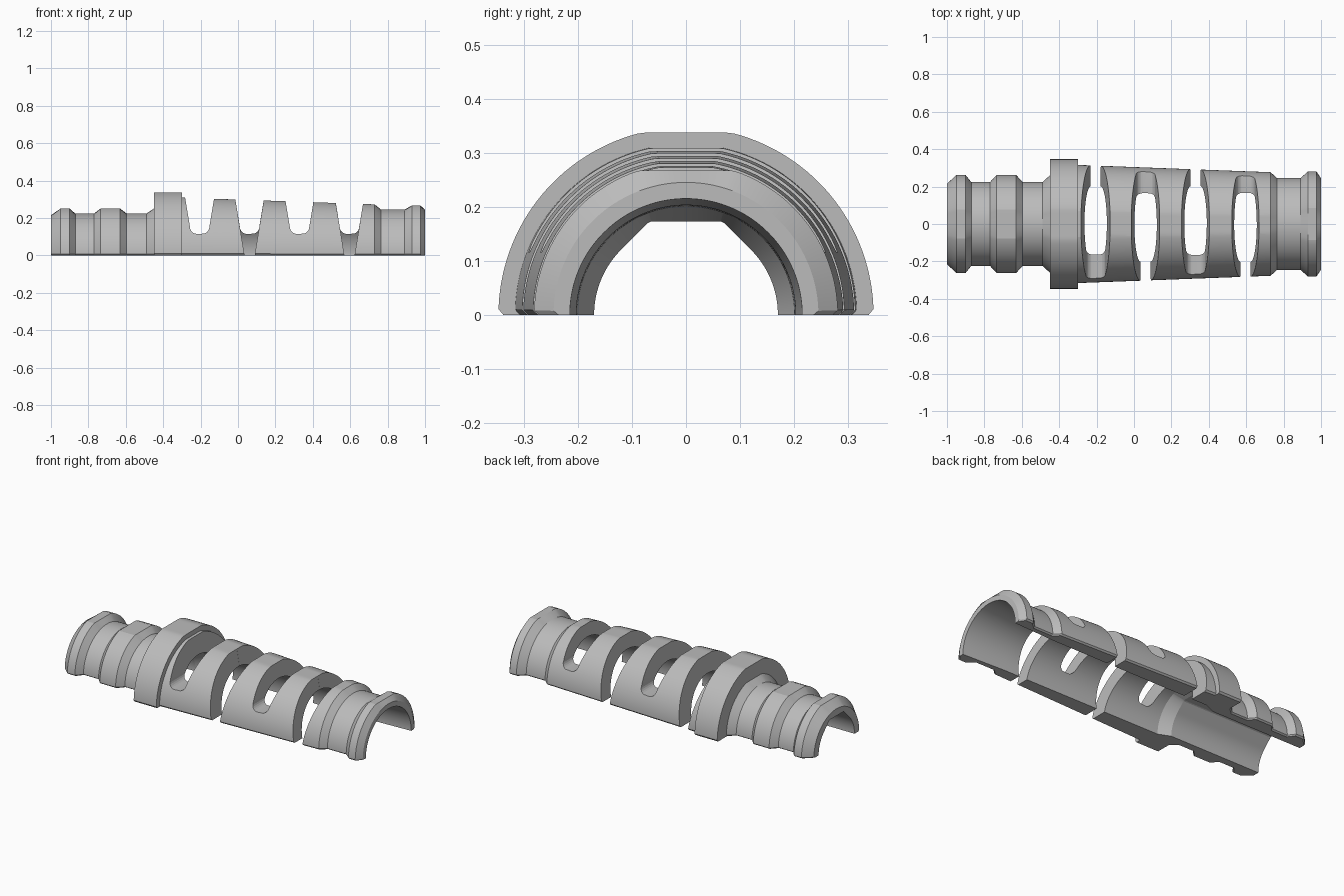
import bpy, bmesh, math

cube = bpy.data.objects.get("Cube")
if cube:
    bpy.data.objects.remove(cube, do_unlink=True)

grey = bpy.data.materials.new("plain grey")
grey.use_nodes = True
grey.diffuse_color = (0.5, 0.5, 0.5, 1)
grey.node_tree.nodes["Principled BSDF"].inputs["Base Color"].default_value = (0.5, 0.5, 0.5, 1)

SEGMENTS = 72
FOOT = 0.009

# Outer profile (x, radius) from the clamp end to the cable end
OUTER = [(-1, .215), (-.95, .262), (-.9, .262), (-.87, .224), (-.77, .224),
         (-.735, .262), (-.63, .262), (-.595, .224), (-.49, .224), (-.45, .26),
         (-.45, .347), (-.3, .347), (-.3, .316), (.73, .277), (.765, .245),
         (.89, .245), (.93, .281), (.975, .281), (1, .245)]
# Bore profile, running back
BORE = [(1, .215), (.72, .203), (-.33, .2), (-.4, .17), (-1, .17)]


def flat_height(i, x):
    """Height of the flattened crown for an outer ring."""
    if x < -.45 or i == 9:
        return .25
    if i in (10, 11):
        return .337
    return max(.267, .302 - .035 * (x + .1))


def outer_point(i, x, r, a):
    y, z = r * math.cos(a), r * math.sin(a)
    if z < 1e-6:
        y -= math.copysign(FOOT, y)
    return x, y, max(0, min(z, flat_height(i, x)))


def bore_point(x, r, a):
    s, c = math.sin(a), math.cos(a)
    if r < .19 and s > math.sqrt(.5):       # self-supporting pointed roof
        r *= math.sqrt(2) / (s + abs(c))
    z = r * s
    return x, r * c, max(0, min(z, .173) if x < -.39 else z)


def finish(bm, name):
    bmesh.ops.recalc_face_normals(bm, faces=bm.faces)
    mesh = bpy.data.meshes.new(name)
    bm.to_mesh(mesh)
    bm.free()
    obj = bpy.data.objects.new(name, mesh)
    bpy.context.collection.objects.link(obj)
    return obj


# Half shell: the closed profile swept through half a turn
bm = bmesh.new()
angles = [0, math.asin(FOOT / .3)]
angles += [math.pi * k / SEGMENTS for k in range(1, SEGMENTS)]
angles += [math.pi - angles[1], math.pi]
loops = []
for a in angles:
    pts = [outer_point(i, x, r, a) for i, (x, r) in enumerate(OUTER)]
    pts += [bore_point(x, r, a) for x, r in BORE]
    loops.append([bm.verts.new(p) for p in pts])
n = len(loops[0])
for one, two in zip(loops, loops[1:]):
    for j in range(n):
        k = (j + 1) % n
        bm.faces.new((one[j], one[k], two[k], two[j]))
bm.faces.new(loops[0])
bm.faces.new(list(reversed(loops[-1])))
shell = finish(bm, "strain_relief_half_shell")
shell.data.materials.append(grey)


def prism(name, outline, y0, y1):
    """Extrude an x-z outline between two y positions."""
    bm = bmesh.new()
    a = [bm.verts.new((x, y0, z)) for x, z in outline]
    b = [bm.verts.new((x, y1, z)) for x, z in outline]
    for j in range(len(a)):
        k = (j + 1) % len(a)
        bm.faces.new((a[j], a[k], b[k], b[j]))
    bm.faces.new(a)
    bm.faces.new(b)
    obj = finish(bm, name)
    obj.hide_render = True
    return obj


def half_width(z):
    return .027 + .165 * z


# Flex slots, open to the base on alternating sides
cutters = []
for i in range(4):
    cx = -.205 + .267 * i
    side = 1 if i % 2 == 0 else -1
    w0, w1 = half_width(-.1), half_width(.5)
    through = [(cx - w0, -.1), (cx + w0, -.1), (cx + w1, .5), (cx - w1, .5)]
    cutters.append(prism("open_slot_cutter", through, -.01 * side, .5 * side))
    rounded = [(cx - w1, .5)]
    for k in range(13):
        t = math.pi + math.pi * k / 12
        shift = -.014 if k < 6.5 else .014
        rounded.append((cx + shift + .038 * math.cos(t), .153 + .038 * math.sin(t)))
    rounded.append((cx + w1, .5))
    cutters.append(prism("rounded_slot_cutter", rounded, .005 * side, -.5 * side))

for cutter in cutters:
    mod = shell.modifiers.new("slot", 'BOOLEAN')
    mod.operation = 'DIFFERENCE'
    mod.solver = 'EXACT'
    mod.object = cutter

# Bake the cuts and remove the helpers
bpy.context.view_layer.update()
graph = bpy.context.evaluated_depsgraph_get()
result = bpy.data.meshes.new_from_object(shell.evaluated_get(graph))
shell.modifiers.clear()
shell.data = result
for cutter in cutters:
    bpy.data.objects.remove(cutter, do_unlink=True)
if not result.materials:
    result.materials.append(grey)

bpy.ops.object.select_all(action='DESELECT')
shell.select_set(True)
bpy.context.view_layer.objects.active = shell
bpy.ops.object.shade_smooth_by_angle(angle=math.radians(11))
